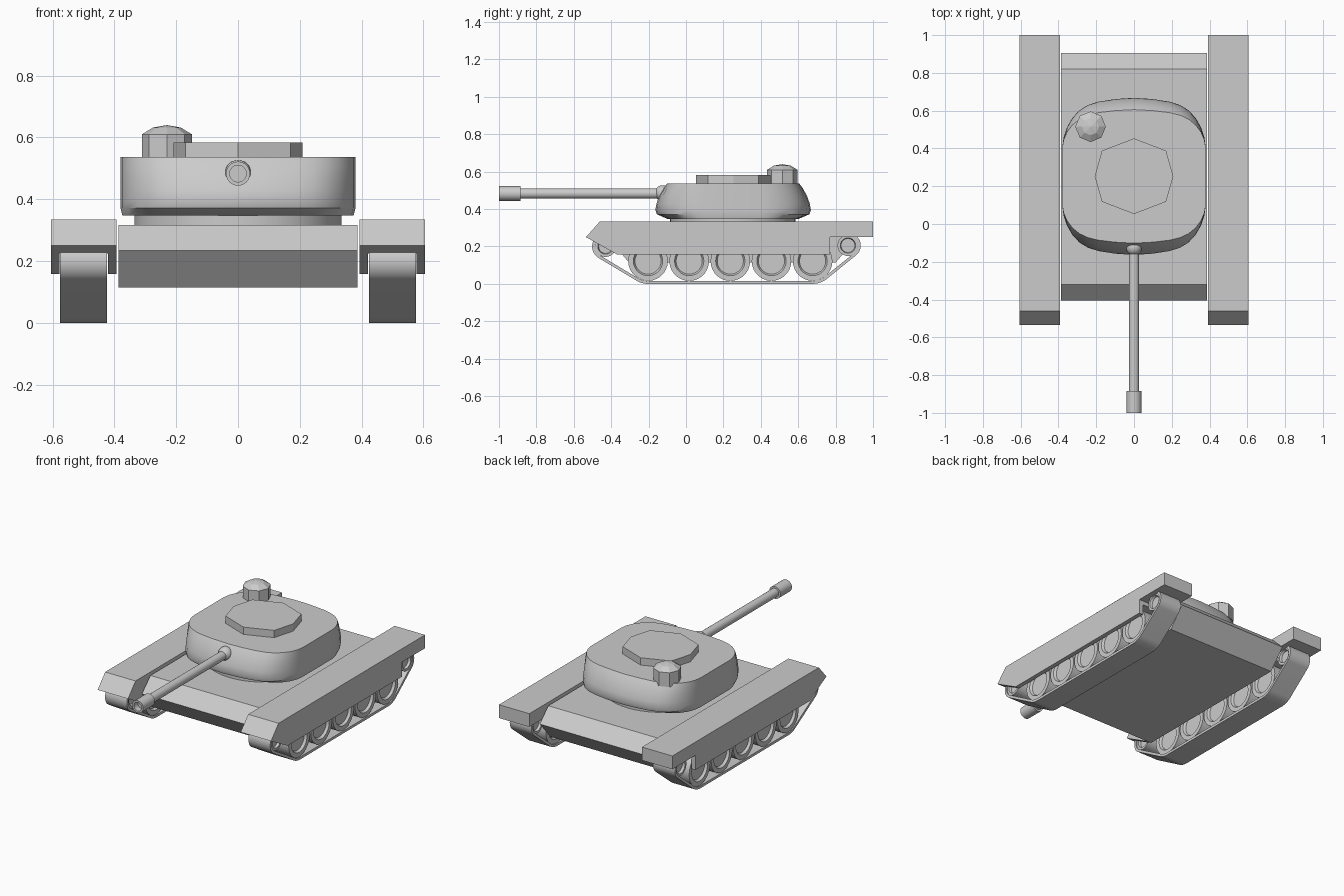
import bpy, bmesh, math
from mathutils import Matrix, Vector

if "Cube" in bpy.data.objects:
    bpy.data.objects.remove(bpy.data.objects["Cube"])


def make(name, bm, smooth=None):
    bmesh.ops.recalc_face_normals(bm, faces=bm.faces)
    me = bpy.data.meshes.new(name)
    bm.to_mesh(me)
    bm.free()
    ob = bpy.data.objects.new(name, me)
    bpy.context.collection.objects.link(ob)
    if smooth:
        bpy.context.view_layer.objects.active = ob
        ob.select_set(True)
        bpy.ops.object.shade_smooth_by_angle(angle=math.radians(smooth))
        ob.select_set(False)
    return ob


def loft(name, rings, smooth=None, closed=False):
    """Skin a stack of equal-length rings; cap the ends, or join last to first."""
    bm = bmesh.new()
    vs = [[bm.verts.new(p) for p in r] for r in rings]
    n = len(vs[0])
    pairs = list(zip(vs, vs[1:])) + ([(vs[-1], vs[0])] if closed else [])
    for a, b in pairs:
        for i in range(n):
            j = (i + 1) % n
            bm.faces.new((a[i], a[j], b[j], b[i]))
    if not closed:
        bm.faces.new(vs[0])
        bm.faces.new(vs[-1])
    bmesh.ops.remove_doubles(bm, verts=bm.verts, dist=1e-5)
    return make(name, bm, smooth)


def prism(name, profile, x0, x1):
    """Extrude a (y, z) side profile along x."""
    return loft(name, [[(x, y, z) for y, z in profile] for x in (x0, x1)])


def lathe(name, profile, origin, axis, seg=32, smooth=30):
    """Spin (radius, distance) points around an axis."""
    rot = Vector((0, 0, 1)).rotation_difference(Vector(axis)).to_matrix()
    o = Vector(origin)
    rings = [[o + rot @ Vector((r * math.cos(k * math.tau / seg),
                                r * math.sin(k * math.tau / seg), d))
              for k in range(seg)] for r, d in profile]
    return loft(name, rings, smooth)


# Hull
prism("hull", [(-0.32, 0.317), (-0.405, 0.234), (-0.305, 0.114),
               (0.80, 0.114), (0.905, 0.234), (0.82, 0.317)], -0.387, 0.387)

# Running gear on each side
road = [(-0.203 + 0.22 * i, 0.122) for i in range(5)]
idler, sprocket = (-0.43, 0.2), (0.866, 0.205)
circles = [(idler, 0.072)] + [(c, 0.122) for c in road] + [(sprocket, 0.068)]


def track_ring(x, inset):
    ring = []
    for k in range(96):
        a = (k + 0.5) * math.tau / 96
        ny, nz = math.cos(a), math.sin(a)
        (cy, cz), r = max(circles, key=lambda c: c[0][0] * ny + c[0][1] * nz + c[1])
        ring.append((x, cy + (r - inset) * ny, max(0, cz + (r - inset) * nz)))
    return ring


for s, side in ((-1, "left"), (1, "right")):
    # Fender slab with hanging skirts
    prism("fender_" + side, [(-0.46, 0.334), (-0.535, 0.25), (-0.49, 0.225),
                             (0.77, 0.225), (0.77, 0.25), (1.0, 0.25), (1.0, 0.334)],
          s * 0.393, s * 0.605)
    skirt = [(-0.535, 0.25), (-0.37, 0.158), (0.77, 0.158), (0.77, 0.25)]
    prism("outer_skirt_" + side, skirt, s * 0.577, s * 0.605)
    prism("inner_skirt_" + side, skirt, s * 0.393, s * 0.421)

    # Track band
    x0, x1 = s * 0.424, s * 0.576
    t = 0.016
    loft("track_" + side, [track_ring(x0, 0), track_ring(x1, 0),
                           track_ring(x1, t), track_ring(x0, t)], 30, closed=True)

    # Wheels with recessed faces
    wheels = [("road_wheel", c, 0.106) for c in road]
    wheels += [("idler", idler, 0.056), ("sprocket", sprocket, 0.056)]
    for i, (label, (y, z), r) in enumerate(wheels):
        h = 0.07
        lathe(f"{label}_{side}_{i}",
              [(r * 0.66, -h + 0.015), (r * 0.74, -h), (r, -h),
               (r, h), (r * 0.74, h), (r * 0.66, h - 0.015)],
              (s * 0.5, y, z), (1, 0, 0), 28)

# Turret ring
lathe("turret_ring", [(0.335, 0.30), (0.335, 0.355)], (0, 0.25, 0), (0, 0, 1), 48)

# Turret: rounded plan whose front and rear ends taper with height
quarter = [(0.38, 0), (0.373, 0.055), (0.355, 0.11), (0.326, 0.16), (0.289, 0.2),
           (0.245, 0.227), (0.19, 0.245), (0.1, 0.259), (0, 0.266)]
half = quarter + [(-x, y) for x, y in quarter[-2::-1]]


def turret_ring(z, fx, fy):
    back = [(x * fx, 0.402 + y * fy, z) for x, y in half]
    front = [(-x * fx, 0.102 - y * fy, z) for x, y in half]
    return back + front


loft("turret", [turret_ring(*r) for r in (
    (0.348, 0.985, 0.76), (0.372, 1, 0.97), (0.395, 1, 1.0), (0.43, 1, 0.975),
    (0.47, 1, 0.92), (0.51, 1, 0.84), (0.537, 1, 0.765))], 30)

# Octagonal roof plate
plate = [(0, 0.2), (0.17, 0.135), (0.208, 0), (0.17, -0.135),
         (0, -0.2), (-0.17, -0.135), (-0.208, 0), (-0.17, 0.135)]
loft("roof_plate", [[(x, 0.253 + y, z) for x, y in plate] for z in (0.53, 0.583)])

# Eight-sided cupola with low dome
lathe("cupola", [(0.081, 0.52), (0.081, 0.61), (0.045, 0.632), (0.0, 0.64)],
      (-0.23, 0.515, 0), (0, 0, 1), 8, None)

# Gun: mount ball, barrel and hollow muzzle
bm = bmesh.new()
bmesh.ops.create_uvsphere(bm, u_segments=24, v_segments=16, radius=0.042,
                          matrix=Matrix.Translation((0, -0.125, 0.485)))
make("gun_mount", bm, 40)
lathe("gun_barrel", [(0.027, 0.0), (0.027, 0.80)], (0, -0.1, 0.483), (0, -1, 0), 24)
lathe("muzzle", [(0.039, 0.885), (0.039, 1.0), (0.027, 1.0), (0.027, 0.96)],
      (0, 0, 0.483), (0, -1, 0), 24)
